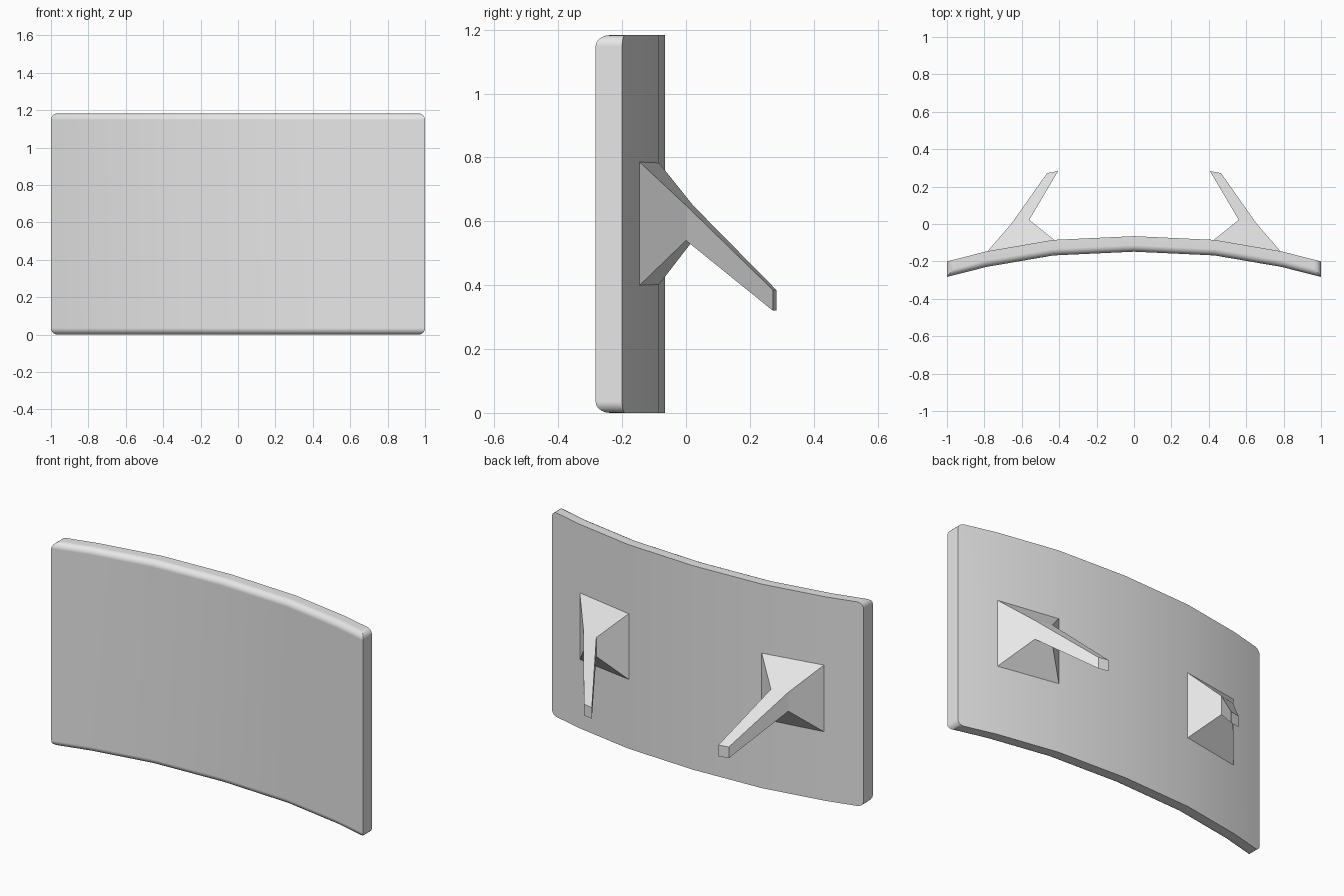
import bpy, bmesh, math

cube = bpy.data.objects.get("Cube")
if cube:
    bpy.data.objects.remove(cube, do_unlink=True)

grey = bpy.data.materials.new("light_grey")
grey.use_nodes = True
COLOUR = (0.8, 0.8, 0.8, 1)
grey.diffuse_color = COLOUR
grey.node_tree.nodes["Principled BSDF"].inputs["Base Color"].default_value = COLOUR


def make_object(name, bm):
    bmesh.ops.recalc_face_normals(bm, faces=bm.faces)
    mesh = bpy.data.meshes.new(name)
    bm.to_mesh(mesh)
    bm.free()
    mesh.materials.append(grey)
    obj = bpy.data.objects.new(name, mesh)
    bpy.context.collection.objects.link(obj)
    return obj


def loft(rings):
    """Join rings of equal length with quads and cap both ends."""
    bm = bmesh.new()
    rows = [[bm.verts.new(p) for p in ring] for ring in rings]
    for a, b in zip(rows, rows[1:]):
        for i in range(len(a)):
            j = (i + 1) % len(a)
            bm.faces.new((a[i], a[j], b[j], b[i]))
    bm.faces.new(rows[0])
    bm.faces.new(rows[-1])
    return bm


# Curved panel: a slab swept along a shallow arc
HEIGHT, THICK, ROUND = 1.183, 0.083, 0.035
half = [(0.43, -0.085), (0.787, -0.146), (1.0, -0.2)]
arc = [(-x, y) for x, y in reversed(half)] + [(0, -0.065)] + half
bm = loft([[(x, y - THICK, 0), (x, y, 0), (x, y, HEIGHT), (x, y - THICK, HEIGHT)]
           for x, y in arc])
bmesh.ops.recalc_face_normals(bm, faces=bm.faces)

# Round the four corners and the front top and bottom rims
rounded = []
for e in bm.edges:
    normals = [f.normal for f in e.link_faces]
    level = any(abs(n.z) > 0.9 for n in normals)
    side = any(abs(n.x) > 0.9 for n in normals)
    front = any(n.y < -0.5 for n in normals)
    if level and (side or front):
        rounded.append(e)
bmesh.ops.bevel(bm, geom=rounded, offset=ROUND, offset_type='OFFSET',
                segments=5, profile=0.5, affect='EDGES', clamp_overlap=True)
panel = make_object("curved_panel", bm)
bpy.context.view_layer.objects.active = panel
panel.select_set(True)
bpy.ops.object.shade_smooth_by_angle(angle=math.radians(30))
panel.select_set(False)
weighted = panel.modifiers.new("Even shading", 'WEIGHTED_NORMAL')
weighted.keep_sharp = True


# Rear brackets: flared foot narrowing to a thin arm that slopes down and inward
def section(outer, inner, low, high):
    (xo, yo), (xi, yi) = outer, inner
    return [(xo, yo, low), (xi, yi, low), (xi, yi, high), (xo, yo, high)]


sections = [
    section((0.787, -0.15), (0.42, -0.09), 0.395, 0.79),
    section((0.657, 0.0), (0.56, 0.022), 0.54, 0.65),
    section((0.465, 0.272), (0.406, 0.283), 0.32, 0.385),
]
for name, s in (("left_bracket", 1), ("right_bracket", -1)):
    make_object(name, loft([[(s * x, y, z) for x, y, z in ring] for ring in sections]))
